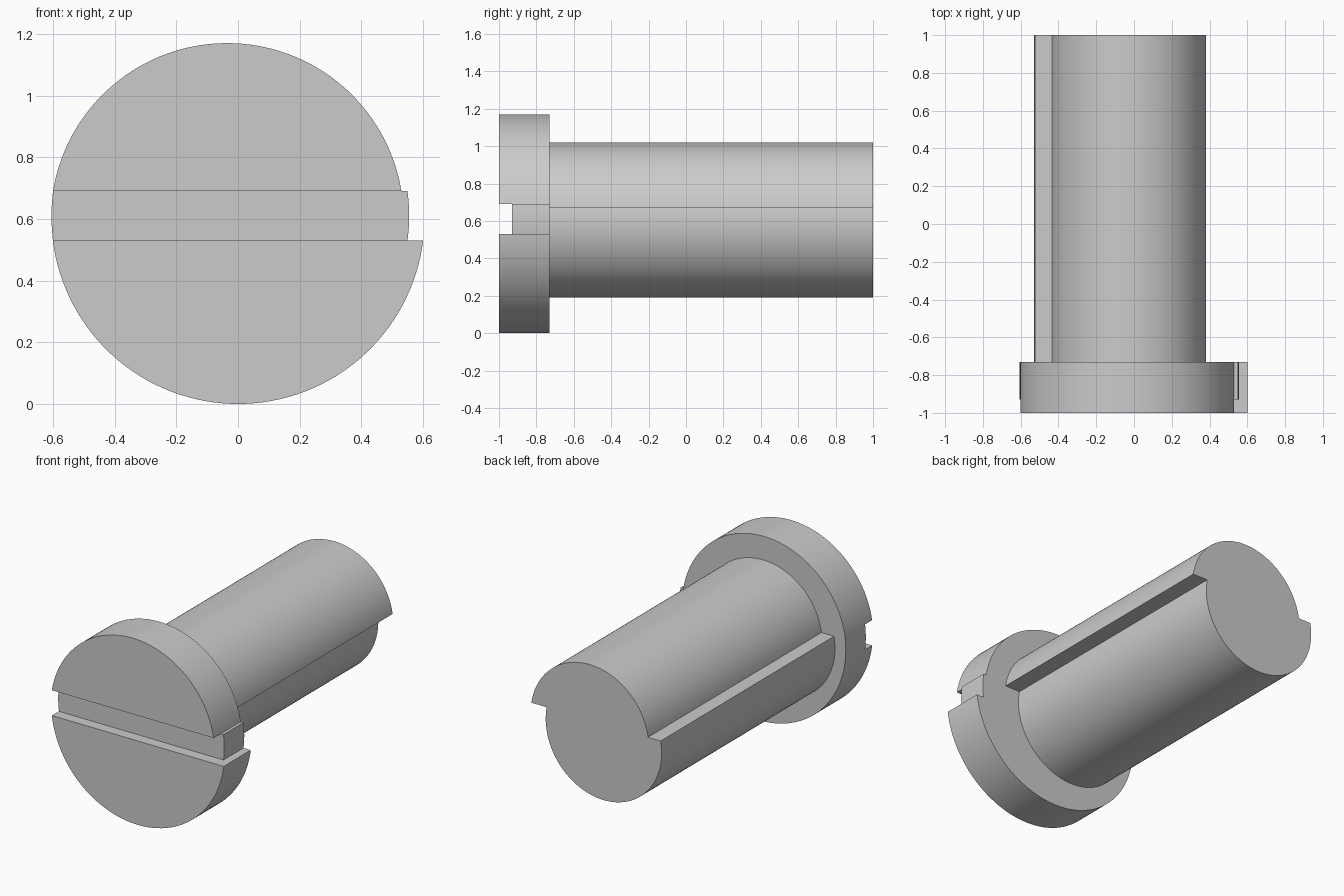
import bpy, bmesh
from math import asin, sin, cos, pi

if "Cube" in bpy.data.objects:
    bpy.data.objects.remove(bpy.data.objects["Cube"])


def arc(cx, cz, r, a0, a1, n):
    return [(cx + r * cos(a0 + (a1 - a0) * i / n),
             cz + r * sin(a0 + (a1 - a0) * i / n)) for i in range(n + 1)]


def lower(cx, cz, r, z):
    # part of a circle below height z, left to right
    a = asin((z - cz) / r)
    return arc(cx, cz, r, pi - a, 2 * pi + a, 64)


def upper(cx, cz, r, z):
    # part of a circle above height z, right to left
    a = asin((z - cz) / r)
    return arc(cx, cz, r, a, pi - a, 64)


def extrude(name, outline, y0, y1):
    bm = bmesh.new()
    front = bm.faces.new([bm.verts.new((x, y0, z)) for x, z in outline])
    res = bmesh.ops.extrude_face_region(bm, geom=[front], use_keep_orig=True)
    verts = [v for v in res["geom"] if isinstance(v, bmesh.types.BMVert)]
    bmesh.ops.translate(bm, verts=verts, vec=(0, y1 - y0, 0))
    bmesh.ops.recalc_face_normals(bm, faces=bm.faces)
    me = bpy.data.meshes.new(name)
    bm.to_mesh(me)
    bm.free()
    ob = bpy.data.objects.new(name, me)
    bpy.context.collection.objects.link(ob)
    return ob


def smooth(ob):
    bpy.ops.object.select_all(action='DESELECT')
    ob.select_set(True)
    bpy.context.view_layer.objects.active = ob
    bpy.ops.object.shade_smooth_by_angle(angle=0.5)


# Screw head: stepped disc outline
Z0, Z1 = 0.53, 0.69
ah = asin(0.08 / 0.58)
head_outline = (lower(0, 0.605, 0.605, Z0)
                + arc(-0.025, 0.61, 0.58, -ah, ah, 8)
                + upper(-0.035, 0.5975, 0.5725, Z1)
                + arc(-0.025, 0.61, 0.58, pi - ah, pi + ah, 8)[1:-1])
head = extrude("screw_head", head_outline, -1.0, -0.73)

# Driver slot across the front of the head
slot = extrude("slot_cutter", [(-1, Z0), (1, Z0), (1, Z1), (-1, Z1)], -1.2, -0.93)
mod = head.modifiers.new("slot", 'BOOLEAN')
mod.operation = 'DIFFERENCE'
mod.solver = 'EXACT'
mod.object = slot
bpy.context.view_layer.objects.active = head
bpy.ops.object.modifier_apply(modifier=mod.name)
bpy.data.objects.remove(slot)
smooth(head)

# Shaft: two offset half rounds in one outline
shaft_outline = (lower(-0.125, 0.595, 0.405, 0.67)
                 + upper(-0.0275, 0.6075, 0.4125, 0.67))
smooth(extrude("shaft", shaft_outline, -0.8, 1.0))
